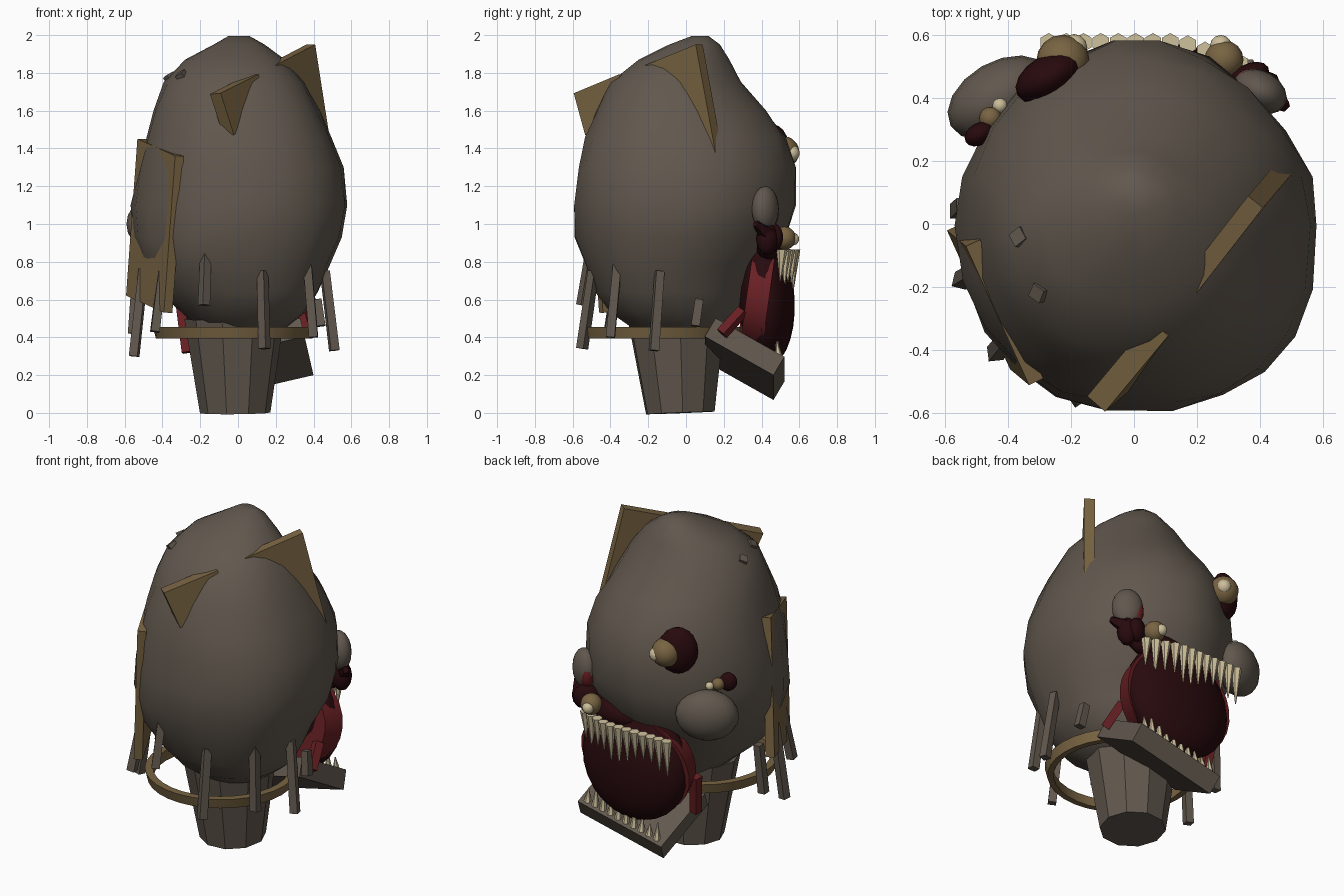
import bpy, bmesh, math, random
from mathutils import Vector, Matrix, Euler

random.seed(4)
if "Cube" in bpy.data.objects:
    bpy.data.objects.remove(bpy.data.objects["Cube"])


def material(name, r, g, b):
    m = bpy.data.materials.new(name)
    m.use_nodes = True
    m.diffuse_color = (r, g, b, 1)
    m.node_tree.nodes["Principled BSDF"].inputs["Base Color"].default_value = (r, g, b, 1)
    return m


SKIN = material("grey brown skin", .12, .097, .076)
WOOD = material("old wood", .19, .127, .055)
GUM = material("red gum", .14, .014, .017)
DARK = material("dark red flesh", .021, .003, .004)
TOOTH = material("ivory", .6, .51, .32)


def finish(name, bm, mat, smooth=None):
    bmesh.ops.recalc_face_normals(bm, faces=bm.faces)
    mesh = bpy.data.meshes.new(name)
    bm.to_mesh(mesh)
    bm.free()
    mesh.materials.append(mat)
    ob = bpy.data.objects.new(name, mesh)
    bpy.context.collection.objects.link(ob)
    if smooth:
        bpy.ops.object.select_all(action='DESELECT')
        ob.select_set(True)
        bpy.context.view_layer.objects.active = ob
        bpy.ops.object.shade_smooth_by_angle(angle=math.radians(smooth))
    return ob


def aim(a, b):
    return (Vector(b) - Vector(a)).to_track_quat('Z', 'Y').to_matrix().to_4x4()


def ball(name, loc, size, mat, rot=(0, 0, 0), segs=16):
    bm = bmesh.new()
    bmesh.ops.create_uvsphere(bm, u_segments=segs, v_segments=segs // 2 + 2, radius=1)
    turn = Euler([math.radians(a) for a in rot]).to_matrix().to_4x4()
    bm.transform(Matrix.Translation(loc) @ turn @ Matrix.Diagonal((*size, 1)))
    return finish(name, bm, mat, 50)


def spike(name, base, tip, r1, r2, segs, mat):
    # Cone or tapered bar between two points
    base, tip = Vector(base), Vector(tip)
    bm = bmesh.new()
    bmesh.ops.create_cone(bm, cap_ends=True, segments=segs, radius1=r1, radius2=r2,
                          depth=(tip - base).length)
    bm.transform(Matrix.Translation((base + tip) / 2) @ aim(base, tip))
    return finish(name, bm, mat)


def plank(name, corner, along, down, thick):
    # Board spanned from one corner by two edge vectors
    c, a, d = Vector(corner), Vector(along), Vector(down)
    n = a.cross(d).normalized() * thick / 2
    bm = bmesh.new()
    rim = [c, c + a, c + a + d, c + d]
    f = bm.faces.new([bm.verts.new(p - n) for p in rim])
    ext = bmesh.ops.extrude_face_region(bm, geom=[f])
    bmesh.ops.translate(bm, vec=n * 2, verts=[v for v in ext["geom"] if isinstance(v, bmesh.types.BMVert)])
    return finish(name, bm, WOOD)


# Lumpy head: rings of z, right, left, front, back
RINGS = [(.38, -.08, .12, -.1, .17), (.44, -.2, .24, -.27, .24), (.53, -.3, .36, -.4, .3),
         (.64, -.42, .43, -.48, .35), (.78, -.51, .49, -.54, .42), (.93, -.56, .56, -.59, .53),
         (1.1, -.565, .585, -.59, .58), (1.3, -.53, .555, -.58, .58), (1.46, -.49, .5, -.54, .53),
         (1.6, -.45, .43, -.48, .43), (1.75, -.39, .35, -.4, .3), (1.87, -.28, .25, -.25, .23),
         (1.95, -.13, .14, -.09, .18), (1.995, -.05, .06, .03, .12)]
bm = bmesh.new()
SEG = 22
loops = []
for z, x0, x1, y0, y1 in RINGS:
    ring = []
    for i in range(SEG):
        a = 2 * math.pi * i / SEG
        c, s = math.cos(a), math.sin(a)
        power = 1.06 if s > 0 else (.84 if c > 0 else .94)
        k = random.uniform(.98, 1.015)
        px = math.copysign(abs(c) ** power, c) * (x1 - x0) / 2 * k + (x0 + x1) / 2
        py = math.copysign(abs(s) ** power, s) * (y1 - y0) / 2 * k + (y0 + y1) / 2
        ring.append(bm.verts.new((px, py, z)))
    loops.append(ring)
for low, high in zip(loops, loops[1:]):
    for i in range(SEG):
        j = (i + 1) % SEG
        bm.faces.new((low[i], low[j], high[j], high[i]))
bm.faces.new(loops[0])
bm.faces.new(loops[-1])
finish("head", bm, SKIN, 60)

# Neck
spike("neck", (-.015, -.03, 0), (-.02, -.05, .5), .187, .265, 10, SKIN)

# Wooden collar ring
bm = bmesh.new()
N = 32
prof = [(.38, .395), (.415, .395), (.43, .455), (.385, .455)]
rows = []
for i in range(N):
    a = 2 * math.pi * i / N
    rows.append([bm.verts.new((-.02 + r * math.cos(a), -.135 + r * math.sin(a), z)) for r, z in prof])
for i in range(N):
    p, q = rows[i], rows[(i + 1) % N]
    for k in range(4):
        m = (k + 1) % 4
        bm.faces.new((p[k], q[k], q[m], p[m]))
finish("collar", bm, WOOD, 30)

# Boards driven into the head
plank("side_board", (-.51, -.06, 1.45), (.2, -.44, -.09), (-.06, .05, -.83), .05)
plank("front_board", (-.12, -.57, 1.69), (.2, .24, .1), (.07, .06, -.22), .075)
plank("top_board", (.385, .07, 1.95), (-.21, -.27, -.11), (.115, .135, -.74), .06)

# Square stakes around the collar
STAKES = [((-.5, -.15, .76), (-.55, -.18, .3)), ((-.4, -.36, .75), (-.44, -.41, .43)),
          ((-.17, -.5, .87), (-.18, -.55, .57)), ((.13, -.49, .75), (.14, -.55, .34)),
          ((.365, -.36, .82), (.4, -.4, .4)), ((.46, -.14, .75), (.51, -.17, .33)),
          ((.42, .07, .6), (.44, .05, .46)), ((-.54, .06, .72), (-.56, .04, .42)),
          ((-.32, -.05, 1.71), (-.37, -.04, 1.79)), ((-.24, -.2, 1.71), (-.31, -.22, 1.8))]
for i, (a, b) in enumerate(STAKES):
    spike(f"stake_{i + 1}", a, b, .031, .033, 4, SKIN)

# Mouth: thick gum disc with a bulging dark inside
MOUTH = Matrix.Translation((.04, .38, .61)) @ Matrix.Rotation(math.radians(-8), 4, 'X')
bm = bmesh.new()
bmesh.ops.create_cone(bm, cap_ends=True, segments=28, radius1=.9, radius2=1, depth=1)
bm.transform(MOUTH @ Matrix.Diagonal((.37, .12, .31, 1)) @ Matrix.Rotation(math.radians(-90), 4, 'X'))
finish("gum_ring", bm, GUM, 40)
ball("mouth_inside", (.045, .425, .6), (.35, .15, .345), DARK, (3, 0, 0), 24)
ball("upper_mouth_flesh", (.2, .45, .88), (.2, .075, .08), DARK, (0, 0, -8))

# Red jaw muscles
spike("jaw_muscle_left", (.34, .3, .54), (.37, .19, .42), .035, .035, 4, GUM)
spike("jaw_muscle_right", (-.3, .33, .56), (-.27, .29, .32), .035, .035, 4, GUM)

# Hanging jaw slab, rolled to one side
bm = bmesh.new()
bmesh.ops.create_cube(bm, size=1)
JAW = (Matrix.Translation((.08, .31, .285)) @ Matrix.Rotation(math.radians(-13), 4, 'Y')
       @ Matrix.Rotation(math.radians(-30), 4, 'X'))
bm.transform(JAW @ Matrix.Diagonal((.585, .42, .115, 1)))
finish("jaw", bm, SKIN)

# Upper teeth hang in a curved row, lower teeth stand on the jaw
for i in range(12):
    x = -.27 + i * .055
    y = .575 - max(0, x - .15) * .36
    length = random.uniform(.14, .23)
    spike(f"upper_tooth_{i + 1}", (x, y, .865), (x, y - .01, .865 - length), .03, .003, 6, TOOTH)
for i in range(10):
    base = JAW @ Vector((-.24 + i * .054, .18, .05))
    tip = base + Vector((0, -.01, random.uniform(.07, .15)))
    spike(f"lower_tooth_{i + 1}", base, tip, .022, .003, 6, TOOTH)

# Eyes: dark socket, wooden eyeball, ivory pupil
EYES = [("big", (-.27, .465, 1.385), (.115, .07, .14), (-.225, .515, 1.38), .085, (-.19, .56, 1.375), .042),
        ("small", (-.49, .285, 1.18), (.05, .035, .055), (-.455, .335, 1.175), .036, (-.425, .375, 1.17), .024),
        ("low", (.36, .46, .93), (.075, .045, .075), (.285, .52, .925), .062, (.275, .565, .92), .034)]
for name, s, size, e, er, p, pr in EYES:
    ball(f"{name}_eye_socket", s, size, DARK, (0, 0, 30))
    ball(f"{name}_eyeball", e, (er, er, er), WOOD)
    ball(f"{name}_eye_pupil", p, (pr, pr, pr), TOOTH, segs=12)

# Cheek lumps and the torn flesh under one of them
ball("cheek_lump_large", (-.425, .4, 1.0), (.18, .115, .15), SKIN, (0, 0, 30))
ball("cheek_lump_small", (.40, .42, 1.08), (.09, .065, .12), SKIN, (0, 0, -30))
ball("red_cheek_edge", (.365, .45, 1.06), (.045, .04, .08), GUM, (0, 0, -30))
ball("torn_flesh", (.41, .43, .92), (.06, .06, .085), DARK, segs=8)
spike("flesh_flap", (.42, .43, .95), (.48, .37, 1.0), .05, .02, 5, DARK)
